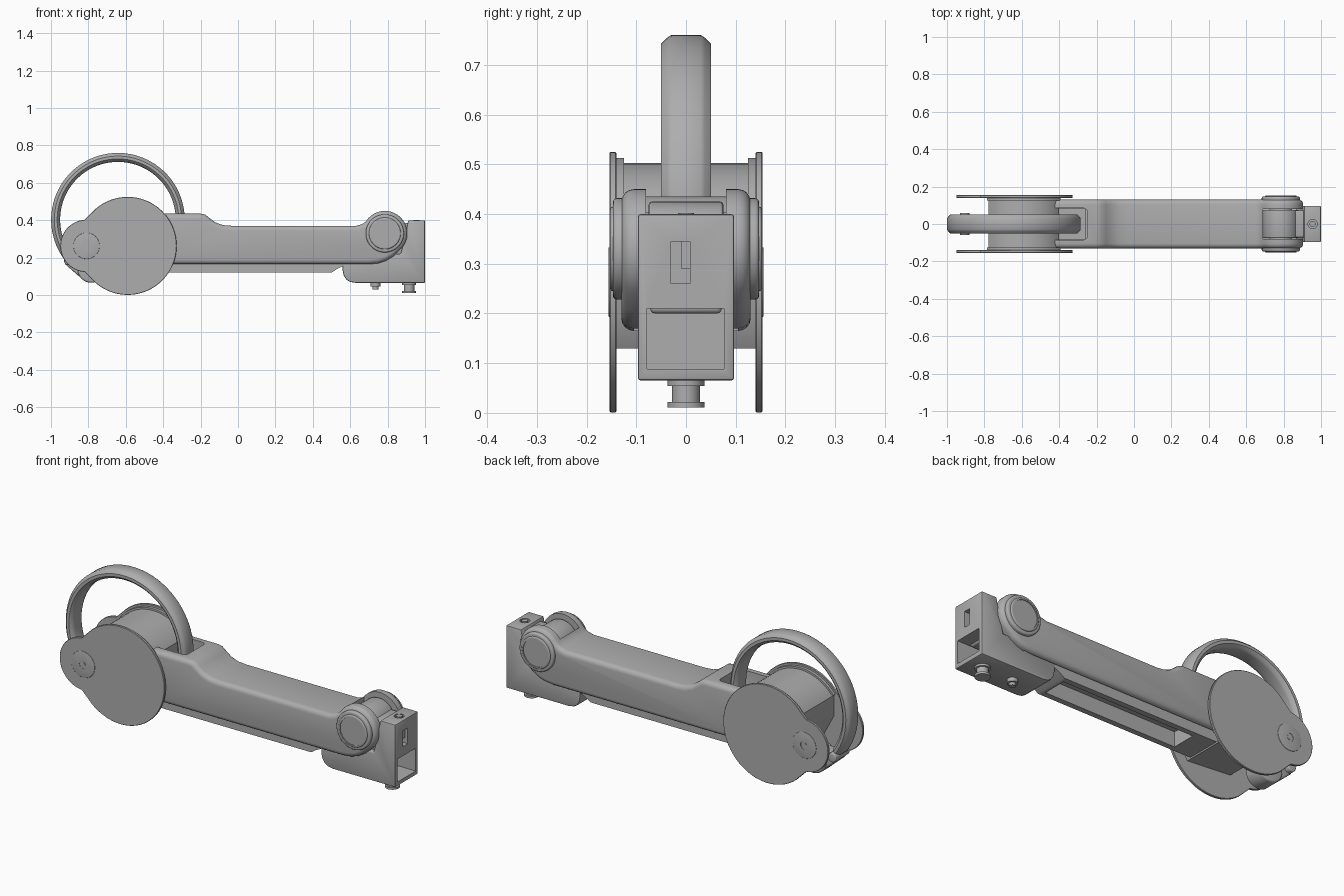
import bpy, bmesh
from math import sin, cos, radians, pi

if "Cube" in bpy.data.objects:
    bpy.data.objects.remove(bpy.data.objects["Cube"], do_unlink=True)

GREY = (0.42, 0.42, 0.42, 1)
grey = bpy.data.materials.new("plain grey")
grey.use_nodes = True
grey.diffuse_color = GREY
grey.node_tree.nodes["Principled BSDF"].inputs["Base Color"].default_value = GREY


def activate(ob):
    bpy.ops.object.select_all(action='DESELECT')
    ob.select_set(True)
    bpy.context.view_layer.objects.active = ob


def finish(name, bm, bevel=0, segs=3):
    """Turn a bmesh into a shaded object, optionally with rounded edges."""
    bmesh.ops.recalc_face_normals(bm, faces=bm.faces)
    me = bpy.data.meshes.new(name)
    bm.to_mesh(me)
    bm.free()
    ob = bpy.data.objects.new(name, me)
    bpy.context.collection.objects.link(ob)
    me.materials.append(grey)
    activate(ob)
    if bevel:
        m = ob.modifiers.new("round", 'BEVEL')
        m.width, m.segments = bevel, segs
        m.limit_method, m.angle_limit = 'ANGLE', radians(55)
        m.use_clamp_overlap = False
        bpy.ops.object.modifier_apply(modifier=m.name)
    bpy.ops.object.shade_smooth_by_angle(angle=radians(35))
    return ob


def prism(name, pts, y0, y1, bevel=0, segs=3):
    """Extrude an x-z outline along y."""
    bm = bmesh.new()
    a = [bm.verts.new((x, y0, z)) for x, z in pts]
    b = [bm.verts.new((x, y1, z)) for x, z in pts]
    bm.faces.new(a)
    bm.faces.new(b)
    for i in range(len(pts)):
        j = (i + 1) % len(pts)
        bm.faces.new((a[i], a[j], b[j], b[i]))
    return finish(name, bm, bevel, segs)


def box(name, x0, x1, y0, y1, z0, z1, bevel=0):
    return prism(name, [(x0, z0), (x1, z0), (x1, z1), (x0, z1)], y0, y1, bevel)


def arc(cx, cz, r, a0, a1, n=24):
    steps = [radians(a0 + (a1 - a0) * i / n) for i in range(n + 1)]
    return [(cx + r * cos(t), cz + r * sin(t)) for t in steps]


def disc(name, cx, cz, r, y0, y1, bevel=0):
    return prism(name, arc(cx, cz, r, 0, 352.5, 47), y0, y1, bevel)


def upright(name, x, r, z0, z1):
    """Vertical cylinder on the centre line."""
    bm = bmesh.new()
    bmesh.ops.create_cone(bm, cap_ends=True, segments=32, radius1=r, radius2=r, depth=z1 - z0)
    bmesh.ops.translate(bm, verts=bm.verts, vec=(x, 0, (z0 + z1) / 2))
    return finish(name, bm)


def cut(target, *cutters):
    activate(target)
    for c in cutters:
        m = target.modifiers.new("cut", 'BOOLEAN')
        m.operation, m.solver, m.object = 'DIFFERENCE', 'EXACT', c
        bpy.ops.object.modifier_apply(modifier=m.name)
        bpy.data.objects.remove(c, do_unlink=True)
    bpy.ops.object.shade_smooth_by_angle(angle=radians(35))


WX, WZ, LX = -0.59, 0.263, -0.81      # wheel centre, lobe centre
JX, JZ = 0.785, 0.33                  # hinge centre

# Arm: rounded beam with raised shoulder and hinge eye
outline = [(-.44, .165), (-.44, .435), (-.2, .435), (-.175, .43), (-.15, .41),
           (-.12, .388), (-.08, .374), (-.03, .37), (.63, .37), (.66, .378), (.68, .39)]
outline += arc(JX, JZ, .12, 138, -50)
outline += [(.83, .207), (.79, .183), (.75, .17), (.70, .165)]
arm = prism("arm", outline, -.13, .13, .025, 4)
cut(arm,
    box("hinge_slot", .69, 1, -.08, .08, 0, .6),
    box("channel", -.4, .75, -.105, .105, 0, .32),
    box("handle_pocket", -.6, -.25, -.085, .085, .3, .6, .02))

# Inner beam with an underside recess
beam = prism("inner_beam", [(-.44, .25), (-.44, .14), (-.42, .12), (.5, .12),
                            (.53, .14), (.58, .165), (.58, .25)], -.095, .095)
cut(beam, box("beam_recess", -.3, .48, -.065, .065, 0, .2))
box("pocket_floor", -.42, -.26, -.084, .084, .3, .33)

# Wheel drum between the side plates
drum = arc(WX, WZ, .24, 38, 142) + [(-.779, .3), (-.70, .15), (-.44, .13), (-.401, .2)]
prism("drum", drum, -.14, .14)

# Handle ring swept around the wheel
section = [(.357, -.03), (.352, -.038), (.34, -.05), (.325, -.05), (.312, -.038), (.309, -.025)]
section += [(r, -y) for r, y in reversed(section)]
bm = bmesh.new()
rings = []
for i in range(81):
    t = radians(-32 + 247 * i / 80)
    rings.append([bm.verts.new((-.642 + r * cos(t), y, .403 + r * sin(t))) for r, y in section])
for p, q in zip(rings, rings[1:]):
    for i in range(len(section)):
        j = (i + 1) % len(section)
        bm.faces.new((p[i], p[j], q[j], q[i]))
bm.faces.new(rings[0])
bm.faces.new(rings[-1])
finish("handle_ring", bm)

# Lower roller and ring clamp
disc("lower_roller", -.785, .138, .072, -.05, .05, .01)
prism("ring_clamp", [(-.93, .17), (-.88, .2), (-.75, .2), (-.75, .12), (-.85, .1)], -.035, .035, .01)
disc("clamp_pin", -.905, .185, .025, -.06, .06, .005)

# Side plates, hubs and hinge caps on both sides
plate = arc(WX, WZ, .262, -130, 130, 56) + arc(LX, WZ, .14, 94, 266, 30)
for side, s in (("right", -1), ("left", 1)):
    prism(side + "_side_plate", plate, s * .14, s * .154, .002, 1)
    prism(side + "_drum_flange", arc(WX, WZ, .25, 38, 142), s * .125, s * .141)
    hub = disc(side + "_hub", LX, WZ, .07, s * .15, s * .156, .002)
    cut(hub, disc("hub_hole", LX, WZ, .022, s * .15, s * .2))
    disc(side + "_hub_screw", LX, WZ, .013, s * .145, s * .156)
    disc(side + "_hinge_collar", JX, JZ, .102, s * .085, s * .147, .008)
    cap = disc(side + "_hinge_cap", JX, JZ, .085, s * .13, s * .153, .006)
    cut(cap, disc("cap_groove", JX, JZ, .074, s * .149, s * .2))

# End block with socket, slot and top hole
block_outline = [(.56, .22), (.56, .13), (.565, .105), (.58, .082), (.6, .07), (.63, .065),
                 (1, .065), (1, .4), (.91, .4), (.89, .3), (.87, .22)]
block = prism("end_block", block_outline, -.097, .097, .006, 2)
cut(block,
    box("socket", .78, 1.1, -.078, .076, .088, .21),
    box("slot", .97, 1.1, -.03, .008, .26, .345),
    upright("top_hole", .955, .025, .37, .5))
box("slot_button", .96, .985, -.01, .008, .29, .345)
upright("top_plug", .955, .016, .36, .402)
disc("hinge_barrel", JX, JZ, .095, -.075, .075, .006)
box("hinge_neck", .78, .93, -.072, .072, .2, .385, .01)
disc("hinge_pin", JX, JZ, .06, -.13, .13)

# Feet under the end block
upright("front_peg", .735, .016, .03, .07)
upright("front_peg_collar", .735, .026, .045, .066)
upright("rear_peg", .915, .028, .012, .07)
upright("rear_peg_foot", .915, .037, .011, .022)
upright("rear_peg_collar", .915, .037, .054, .067)
